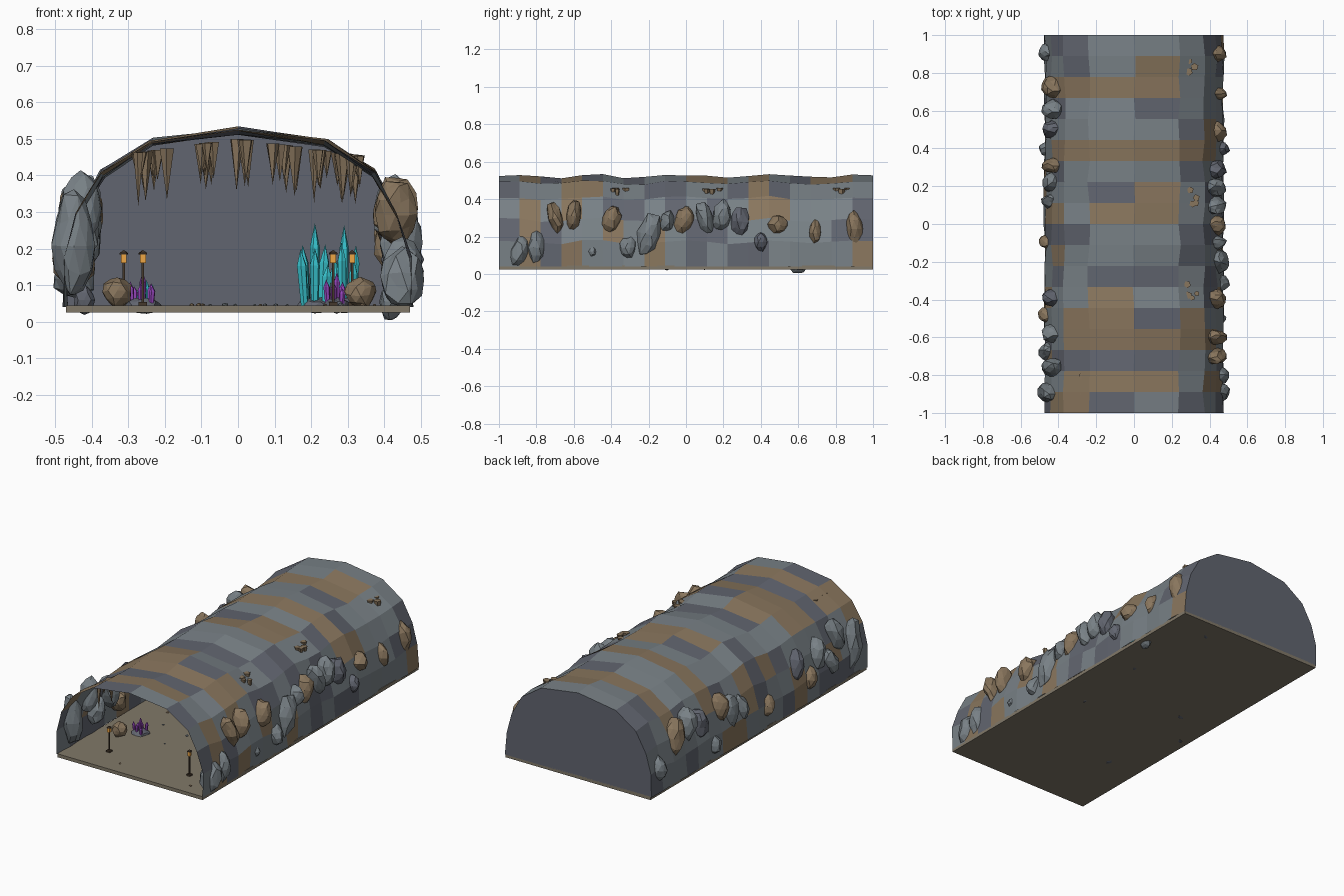
import bpy, bmesh, math, random
from mathutils import Vector, Matrix

if "Cube" in bpy.data.objects:
    bpy.data.objects.remove(bpy.data.objects["Cube"])

random.seed(7)


def material(name, r, g, b):
    m = bpy.data.materials.new(name)
    m.diffuse_color = (r, g, b, 1)
    m.use_nodes = True
    m.node_tree.nodes["Principled BSDF"].inputs["Base Color"].default_value = m.diffuse_color
    return m


GREY = material("grey_stone", .19, .22, .24)
SLATE = material("slate_stone", .12, .13, .16)
BROWN = material("brown_stone", .25, .18, .11)
EARTH = material("floor_earth", .22, .19, .14)
CYAN = material("cyan_crystal", .04, .55, .62)
PURPLE = material("purple_crystal", .30, .06, .50)
WOOD = material("dark_wood", .06, .04, .025)
GLOW = material("lantern_glow", .85, .38, .06)


def finish(bm, name, *mats):
    me = bpy.data.meshes.new(name)
    bm.to_mesh(me)
    bm.free()
    for m in mats:
        me.materials.append(m)
    ob = bpy.data.objects.new(name, me)
    bpy.context.collection.objects.link(ob)
    return ob


def box(name, mat, center, size):
    bm = bmesh.new()
    bmesh.ops.create_cube(bm, size=1, matrix=Matrix.Translation(center) @ Matrix.Diagonal((*size, 1)))
    return finish(bm, name, mat)


def rock(name, mat, center, size, tilt=.2, detail=2):
    bm = bmesh.new()
    bmesh.ops.create_icosphere(bm, subdivisions=detail, radius=1)
    for v in bm.verts:
        v.co *= random.uniform(.87, 1.1)
    turn = Matrix.Rotation(random.uniform(-tilt, tilt), 4, 'X')
    bm.transform(Matrix.Translation(center) @ turn @ Matrix.Diagonal((*size, 1)))
    return finish(bm, name, mat)


def spike(bm, base, rings, sides, tip, lean=(0, 0)):
    """Faceted spike: rings of (height, radius), then a point at height tip."""
    turn, base = random.uniform(0, 1), Vector(base)
    at = lambda x, y, z: bm.verts.new(base + Vector((x + lean[0] * z, y + lean[1] * z, z)))
    loops = [[at(r * math.cos(turn + math.tau * i / sides), r * math.sin(turn + math.tau * i / sides), h)
              for i in range(sides)] for h, r in rings]
    bm.faces.new(loops[0][::-1])
    for a, b in zip(loops, loops[1:]):
        for i in range(sides):
            j = (i + 1) % sides
            bm.faces.new((a[i], a[j], b[j], b[i]))
    top = at(0, 0, tip)
    for i in range(sides):
        bm.faces.new((loops[-1][i], loops[-1][(i + 1) % sides], top))
    bmesh.ops.recalc_face_normals(bm, faces=bm.faces)


# Tunnel shell: arched profile swept along y with uneven stone patches
half = [(.472, .04), (.468, .17), (.437, .29), (.37, .405), (.24, .49)]
profile = [(-x, z) for x, z in half] + [(0, .522)] + half[::-1]
ROWS = 18
# Roof patch colours, front row first, left to right
roof = ["bbdgdg", "gbbbgb", "ddddgg", "gbbbbb", "gbbdbg", "ggbggd", "dgddgd", "bgggdg", "ddggdd",
        "bgbbgg", "ggdbgd", "dgggdg", "bbbbbb", "ggggdb", "dggdgg", "bgddbg", "bbbbgg", "dgggdd"]
roof[16], roof[17] = "gdgbgg", "ddgggd"
roof[15] = "bbbbgg"
bm = bmesh.new()
grid = []
for r in range(ROWS + 1):
    y = -1 + 2 * r / ROWS
    wave = .008 * math.sin(r * 1.5 + 1)
    grid.append([bm.verts.new((x + random.uniform(-.008, .008), y,
                               z if i in (0, 10) else z + wave + random.uniform(-.006, .006)))
                 for i, (x, z) in enumerate(profile)])
for r in range(ROWS):
    for c in range(10):
        f = bm.faces.new((grid[r][c], grid[r + 1][c], grid[r + 1][c + 1], grid[r][c + 1]))
        key = roof[r][c - 2] if 2 <= c <= 7 else random.choice("gggddb")
        f.material_index = "gdb".index(key)
# Closed back wall as a fan
hub = bm.verts.new((0, 1, .04))
for a, b in zip(grid[-1], grid[-1][1:]):
    bm.faces.new((a, hub, b)).material_index = 1
finish(bm, "tunnel_shell", GREY, SLATE, BROWN)

# Floor slab
box("floor", EARTH, (0, 0, .035), (.94, 2, .02))

# Wall boulders: y, z, half width, half height, colour
right = [(-.89, .12, .05, .09, 0), (-.8, .14, .05, .09, 0), (-.7, .3, .04, .09, 2), (-.6, .31, .04, .09, 2),
         (-.4, .29, .05, .08, 2), (-.31, .14, .045, .06, 0), (-.2, .21, .06, .12, 0), (-.1, .28, .04, .06, 0),
         (-.01, .29, .05, .08, 2), (.1, .3, .045, .09, 0), (.19, .31, .05, .09, 0), (.29, .28, .05, .08, 1),
         (.4, .17, .04, .055, 1), (.49, .26, .055, .055, 2), (.69, .22, .035, .075, 2), (.9, .24, .05, .1, 2)]
left = [(.91, .17, .05, .07, 0), (.73, .28, .055, .11, 2), (.61, .31, .05, .1, 0), (.5, .27, .05, .09, 1),
        (.4, .12, .04, .06, 0), (.31, .3, .04, .08, 2), (.22, .24, .055, .1, 0), (.12, .22, .04, .08, 0),
        (-.09, .16, .035, .06, 2), (-.39, .27, .045, .09, 1), (-.48, .17, .045, .07, 2), (-.58, .26, .05, .1, 0),
        (-.68, .19, .045, .08, 0), (-.76, .31, .045, .1, 0), (-.89, .21, .055, .15, 0)]
for side, rows in ((1, right), (-1, left)):
    for y, z, w, h, c in rows:
        x = .448 if z < .22 else .43
        rock("wall_boulder", (GREY, SLATE, BROWN)[c], (side * x, y, z), (.06, w, h), .35)
rock("low_boulder", GREY, (.42, .6, .055), (.035, .05, .053), 0)
rock("low_boulder", SLATE, (-.42, -.1, .06), (.03, .03, .04), 0)
rock("low_boulder", GREY, (.458, -.5, .12), (.03, .025, .03), 0)

# Round boulders on the floor
rock("floor_boulder", BROWN, (-.33, -.62, .08), (.04, .045, .042))
rock("floor_boulder", BROWN, (.335, -.4, .08), (.045, .05, .042))

# Stalactites hanging in clusters below the roof
for cx, cy in [(-.27, -.85), (-.22, -.2), (-.23, .5), (-.08, -.55), (-.06, .25), (0, .7),
               (.11, -.1), (.13, .55), (.22, -.65), (.31, -.36), (.31, .13), (.24, .35), (.3, .85)]:
    bm = bmesh.new()
    for k in range(4):
        x, y = cx + random.uniform(-.035, .03), cy + random.uniform(-.05, .05)
        size = random.uniform(.013, .022)
        spike(bm, (x, y, .5 - .14 * abs(x)), [(0, size)], 5, -random.uniform(.06, .15))
    finish(bm, "stalactite_cluster", BROWN)


# Crystal clusters growing from a flat stone
def crystals(name, mat, cx, cy, spread, tall, radius, count):
    rock(name + "_base", SLATE, (cx, cy, .045), (spread * .9, spread * .9, .022), .05)
    bm = bmesh.new()
    for k in range(count):
        a = math.tau * k / count
        d = 0 if k == 0 else spread * random.uniform(.35, .7)
        h = tall if k == 0 else tall * random.uniform(.45, .85)
        dx, dy = d * math.cos(a), d * math.sin(a)
        spike(bm, (cx + dx, cy + dy, .045), [(0, radius * .75), (h * .7, radius)], 6, h, (dx * 2.5, dy * 2.5))
    finish(bm, name, mat)


crystals("cyan_crystals", CYAN, .21, .87, .06, .225, .014, 8)
crystals("cyan_crystals", CYAN, .29, .35, .055, .22, .013, 7)
crystals("purple_crystals", PURPLE, -.26, -.53, .055, .09, .009, 7)
crystals("purple_crystals", PURPLE, .27, -.1, .04, .09, .009, 6)
crystals("small_cyan_crystals", CYAN, -.25, .1, .04, .07, .008, 6)

# Lantern posts, mirrored on both sides
for x, y in ((.26, -.82), (.312, .05)):
    for s in (-1, 1):
        box("lantern_foot", WOOD, (s * x, y, .049), (.024, .024, .01))
        box("lantern_post", WOOD, (s * x, y, .105), (.006, .006, .12))
        box("lantern_light", GLOW, (s * x, y, .172), (.016, .016, .024))
        bm = bmesh.new()
        spike(bm, (s * x, y, .184), [(0, .014), (.004, .014)], 4, .012)
        finish(bm, "lantern_cap", WOOD)

# Pebbles scattered on the floor
for k in range(24):
    r = random.uniform(.004, .01)
    rock("pebble", (GREY, BROWN)[k % 2],
         (random.uniform(-.38, .38), random.uniform(-.95, .95), .046), (r, r, r * .6), 0, 1)
